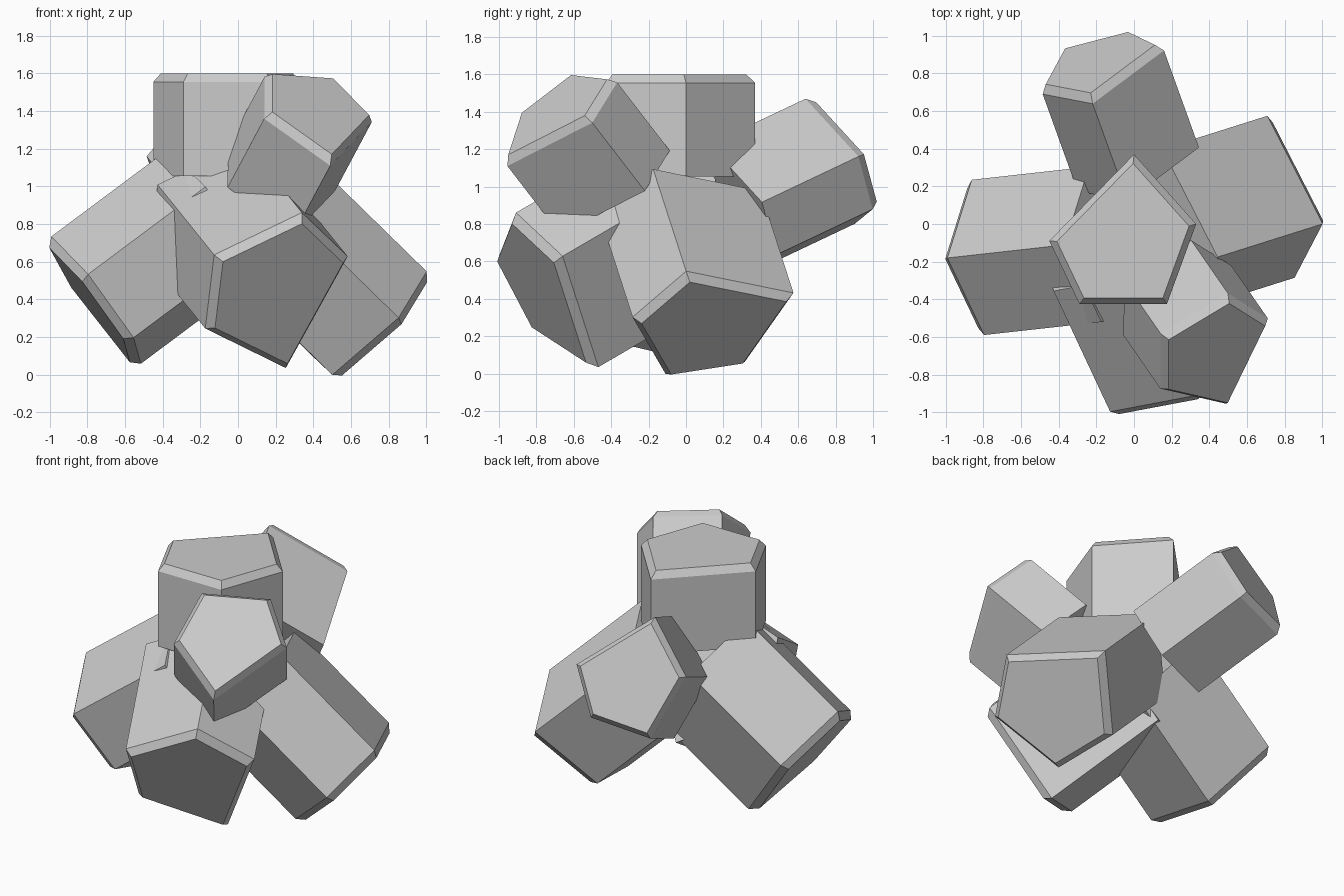
import bpy, bmesh
from mathutils import Vector

if "Cube" in bpy.data.objects:
    bpy.data.objects.remove(bpy.data.objects["Cube"])

CORE = Vector((0, -0.05, 0.8))
RIM_INSET, RIM_HEIGHT = 0.10, 0.045


def crystal(name, rim, length):
    """Pentagonal prism: rim of the free end, run back along its normal, with a chamfered tip."""
    pts = [Vector(p) for p in rim]
    mid = sum(pts, Vector()) / len(pts)
    n = Vector()
    for a, b in zip(pts, pts[1:] + pts[:1]):
        n += (a - mid).cross(b - mid)
    n.normalize()
    if n.dot(mid - CORE) < 0:
        n.negate()
    pts = [p - n * (p - mid).dot(n) for p in pts]      # flatten the rim

    bm = bmesh.new()
    rings = [
        [bm.verts.new(p - n * length) for p in pts],
        [bm.verts.new(p) for p in pts],
        [bm.verts.new(p.lerp(mid, RIM_INSET) + n * RIM_HEIGHT) for p in pts],
    ]
    for lo, hi in zip(rings, rings[1:]):
        for i in range(len(pts)):
            j = (i + 1) % len(pts)
            bm.faces.new((lo[i], lo[j], hi[j], hi[i]))
    bm.faces.new(rings[0])
    bm.faces.new(rings[-1])
    bmesh.ops.recalc_face_normals(bm, faces=bm.faces)
    mesh = bpy.data.meshes.new(name)
    bm.to_mesh(mesh)
    bm.free()
    bpy.context.collection.objects.link(bpy.data.objects.new(name, mesh))


# Upright crystal
crystal("top_crystal", [(0, 0.37, 1.555), (0.33, 0, 1.555), (0.175, -0.425, 1.555),
                        (-0.29, -0.425, 1.555), (-0.45, -0.09, 1.555)], 0.5)
# Upper crystal leaning to the front right
crystal("upper_front_crystal", [(0.14, -0.58, 1.58), (0.50, -0.37, 1.56), (0.71, -0.50, 1.34),
                                (0.49, -0.955, 1.11), (0.14, -0.875, 1.36)], 0.5)
# Lower crystal facing the front
crystal("lower_front_crystal", [(-0.13, -0.99, 0.64), (0.34, -0.91, 0.86), (0.585, -0.665, 0.625),
                                (0.25, -0.46, 0.04), (-0.17, -0.80, 0.24)], 0.8)
# Lower crystal on the left
crystal("left_crystal", [(-0.99, -0.18, 0.735), (-0.80, -0.59, 0.53), (-0.55, -0.50, 0.20),
                         (-0.52, 0.08, 0.055), (-0.86, 0.235, 0.50)], 0.78)
# Lower crystal on the right
crystal("right_crystal", [(1.0, 0, 0.55), (0.71, 0.575, 0.43), (0.43, 0.315, 0.065),
                          (0.50, -0.11, 0.0), (0.855, -0.285, 0.30)], 0.8)
# Rear crystal
crystal("back_crystal", [(-0.485, 0.69, 1.16), (-0.22, 0.64, 1.47), (0.16, 0.92, 1.16),
                         (0, 1.0, 0.88), (-0.37, 0.90, 0.80)], 0.6)
